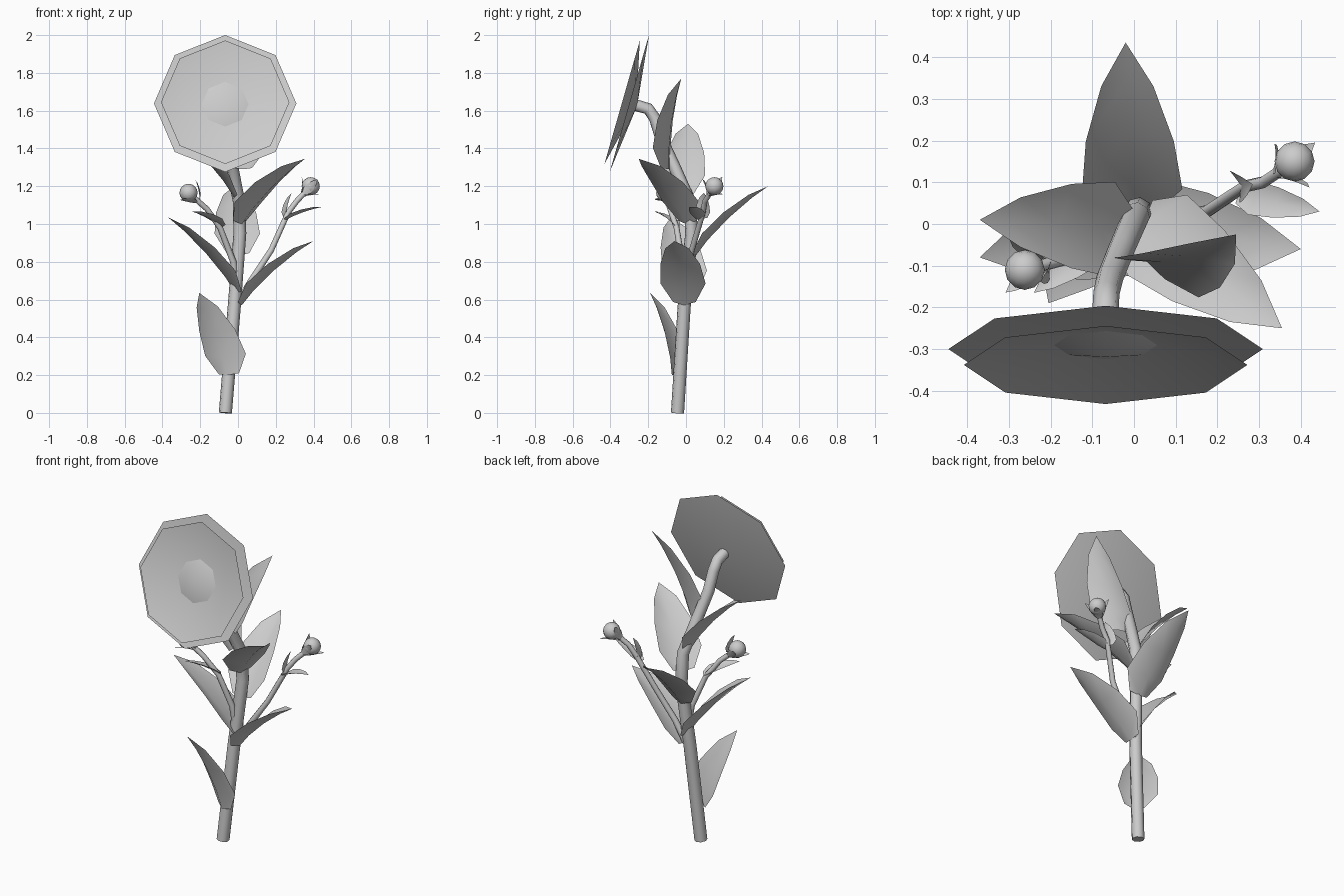
import bpy, bmesh, math
from mathutils import Vector, Matrix

if "Cube" in bpy.data.objects:
    bpy.data.objects.remove(bpy.data.objects["Cube"])


def finish(name, mesh, angle=60):
    ob = bpy.data.objects.new(name, mesh)
    bpy.context.collection.objects.link(ob)
    bpy.context.view_layer.objects.active = ob
    bpy.ops.object.select_all(action='DESELECT')
    ob.select_set(True)
    bpy.ops.object.shade_smooth_by_angle(angle=math.radians(angle))
    return ob


def from_bm(name, bm):
    mesh = bpy.data.meshes.new(name)
    bm.to_mesh(mesh)
    bm.free()
    return finish(name, mesh)


def tube(name, pts, radius):
    # Eight-sided tube; each point is (x, y, z, radius factor)
    cu = bpy.data.curves.new(name, 'CURVE')
    cu.dimensions = '3D'
    cu.bevel_depth = radius
    cu.bevel_resolution = 2
    cu.use_fill_caps = True
    sp = cu.splines.new('POLY')
    sp.points.add(len(pts) - 1)
    for p, (x, y, z, r) in zip(sp.points, pts):
        p.co = (x, y, z, 1)
        p.radius = r
    tmp = bpy.data.objects.new(name + "_path", cu)
    bpy.context.collection.objects.link(tmp)
    dg = bpy.context.evaluated_depsgraph_get()
    mesh = bpy.data.meshes.new_from_object(tmp.evaluated_get(dg))
    bpy.data.objects.remove(tmp)
    return finish(name, mesh)


# (position along the leaf, relative half width, upward arch)
PROFILE = [(0, .5, 0), (.2, 1, .14), (.5, .88, .2), (.8, .52, .13)]


def leaf(name, base, tip, side, half, cup=0.38):
    # Cupped, arched blade: midrib low, edges raised, pointed tip
    base, tip, side = Vector(base), Vector(tip), Vector(side).normalized()
    axis = (tip - base).normalized()
    up = axis.cross(side).normalized()
    if up.z < 0:
        up.negate()
    bm = bmesh.new()
    rows = []
    for t, w, arch in PROFILE:
        mid = base.lerp(tip, t) + up * (half * arch)
        lift = up * (cup * half * w)
        rows.append([bm.verts.new(mid + side * (half * w * s) + lift * abs(s))
                     for s in (-1, 0, 1)])
    end = bm.verts.new(tip)
    for a, b in zip(rows, rows[1:]):
        for i in (0, 1):
            bm.faces.new((a[i], a[i + 1], b[i + 1], b[i]))
    for i in (0, 1):
        bm.faces.new((rows[-1][i], rows[-1][i + 1], end))
    return from_bm(name, bm)


def dish(name, center, radius, depth):
    # Shallow eight-sided cone facing forward and slightly up
    bm = bmesh.new()
    bmesh.ops.create_circle(bm, cap_ends=True, cap_tris=True, segments=8, radius=radius)
    for v in bm.verts:
        if v.co.length < 1e-4:
            v.co.z = depth
    bm.transform(Matrix.Translation(center) @ Matrix.Rotation(math.radians(-106), 4, 'X'))
    return from_bm(name, bm)


# Main stem
tube("stem", [(-.067, -.045, 0, 1), (-.02, -.01, .56, 1), (.01, .03, .95, .98),
              (.005, .02, 1.12, .95), (-.03, -.06, 1.3, .93), (-.058, -.13, 1.45, .92),
              (-.066, -.165, 1.56, .9), (-.068, -.2, 1.61, .9), (-.068, -.27, 1.63, .9)], .035)

# Flower head
dish("outer_petals", (-.068, -.30, 1.638), .377, .043)
dish("inner_petals", (-.068, -.338, 1.645), .34, .077)
dish("flower_center", (-.068, -.29, 1.635), .124, -.03)

# Large leaves: base, tip, width direction, half width
LEAVES = [
    ((-.055, -.075, .2), (-.205, -.19, .635), (.93, -.35, .05), .115),
    ((.02, -.01, .57), (.4, -.06, .91), (.1, 1, 0), .12),
    ((-.01, 0, .63), (-.37, -.08, 1.035), (.2, -1, 0), .12),
    ((.0, .05, .83), (-.02, .435, 1.2), (1, 0, 0), .12),
    ((.02, 0, 1.0), (.355, -.25, 1.345), (.6, .8, 0), .12),
    ((-.02, -.02, 1.14), (-.37, .01, 1.53), (0, 1, 0), .115),
    ((.03, -.09, 1.29), (.245, -.025, 1.77), (.9, -.4, 0), .115),
]
for i, args in enumerate(LEAVES):
    leaf(f"leaf_{i + 1}", *args)

# Bud branches
BRANCHES = {
    "right": [(0, 0, .58, 1.1), (.07, .005, .7, 1), (.175, .03, .86, .9),
              (.265, .09, 1.06, .85), (.31, .1, 1.12, .85), (.385, .15, 1.2, .85)],
    "left": [(-.01, 0, .64, 1.1), (-.025, -.02, .8, 1), (-.095, -.05, .98, .9),
             (-.165, -.085, 1.08, .85), (-.262, -.11, 1.165, .85)],
}
for label, pts in BRANCHES.items():
    tube(label + "_branch", pts, .017)
    c = Vector(pts[-1][:3])
    d = (c - Vector(pts[-2][:3])).normalized()

    # Bud
    bm = bmesh.new()
    bmesh.ops.create_uvsphere(bm, u_segments=12, v_segments=8, radius=.048)
    bm.transform(Matrix.Translation(c))
    from_bm(label + "_bud", bm)

    # Three sepals around the bud
    u = d.orthogonal().normalized()
    for k in range(3):
        r = Matrix.Rotation(math.tau * k / 3, 3, d) @ u
        leaf(f"{label}_sepal_{k + 1}", c - d * .065 + r * .015, c + d * .02 + r * .078,
             d.cross(r), .024, 0.2)

# Small leaves on the branches
leaf("left_branch_leaf", (-.08, -.05, .985), (-.24, -.165, 1.065), (.6, -.8, .2), .042)
leaf("right_branch_leaf", (.25, .07, 1.02), (.445, .03, 1.09), (.2, 1, 0), .042)
leaf("right_branch_small_leaf", (.255, .095, 1.03), (.285, .095, 1.165), (.3, -1, 0), .04)
